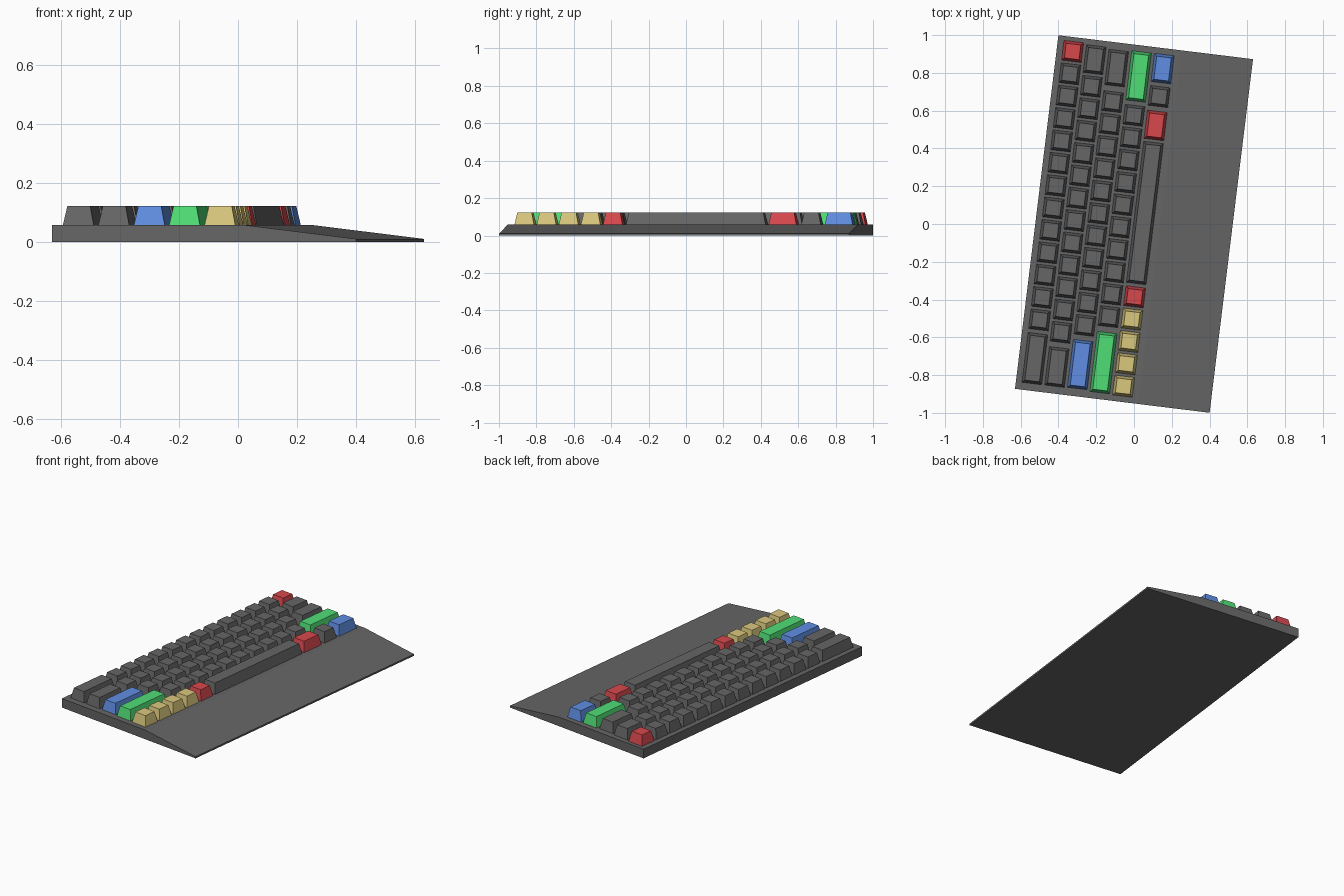
import bpy
import bmesh
from math import radians
from mathutils import Matrix

cube = bpy.data.objects.get("Cube")
if cube:
    bpy.data.objects.remove(cube, do_unlink=True)

TURN = Matrix.Rotation(radians(-7), 4, "Z")   # the whole board sits at a slight angle
DECK = 0.058      # height of the flat deck
KEY_TOP = 0.122
SIZE = 0.105      # base of a single key
PITCH = 0.1193    # spacing of single keys
INSET = 0.0135    # taper of a key on each side


def material(name, rgb):
    mat = bpy.data.materials.new(name)
    mat.use_nodes = True
    mat.diffuse_color = (*rgb, 1)
    mat.node_tree.nodes["Principled BSDF"].inputs["Base Color"].default_value = (*rgb, 1)
    return mat


GRAY = material("dark gray", (0.133, 0.133, 0.133))
RED = material("red", (0.68, 0.065, 0.075))
GREEN = material("green", (0.08, 0.73, 0.18))
BLUE = material("blue", (0.115, 0.27, 0.76))
YELLOW = material("yellow", (0.70, 0.58, 0.205))


def finish(bm, name, mat):
    bmesh.ops.recalc_face_normals(bm, faces=bm.faces)
    bm.transform(TURN)
    mesh = bpy.data.meshes.new(name)
    bm.to_mesh(mesh)
    bm.free()
    mesh.materials.append(mat)
    obj = bpy.data.objects.new(name, mesh)
    bpy.context.collection.objects.link(obj)


# Case: side profile extruded along its length, with a sloping palm rest
def case(half_width, half_length):
    bm = bmesh.new()
    profile = [(-half_width, 0), (half_width, 0), (half_width, 0.011),
               (0.137, DECK), (-half_width, DECK)]
    face = bm.faces.new([bm.verts.new((x, -half_length, z)) for x, z in profile])
    out = bmesh.ops.extrude_face_region(bm, geom=[face])
    verts = [v for v in out["geom"] if isinstance(v, bmesh.types.BMVert)]
    bmesh.ops.translate(bm, verts=verts, vec=(0, 2 * half_length, 0))
    finish(bm, "case", GRAY)


# Key: a box whose top is drawn in evenly on all four sides
def key(name, x, y, length=SIZE, mat=GRAY):
    bm = bmesh.new()
    bmesh.ops.create_cube(bm, size=1)
    for v in bm.verts:
        top = v.co.z > 0
        shrink = 2 * INSET if top else 0
        v.co = (x + v.co.x * (SIZE - shrink),
                y + v.co.y * (length - shrink),
                KEY_TOP if top else DECK)
    finish(bm, name, mat)


def singles(name, x, start, count, mat=GRAY):
    for i in range(count):
        key(f"{name}_{i + 1}", x, start - i * PITCH, mat=mat)


case(0.519, 0.943)
rows = [-0.434 + 0.121 * i for i in range(5)]

# Number row
key("corner_key", rows[0], 0.867, mat=RED)
singles("number_key", rows[0], 0.867 - PITCH, 12)
key("erase_key", rows[0], -0.771, 0.266)

# Upper letter row
key("tab_key", rows[1], 0.838, 0.147)
singles("upper_key", rows[1], 0.696, 12)
key("upper_end_key", rows[1], -0.801, 0.205)

# Middle letter row
key("lock_key", rows[2], 0.808, 0.188)
singles("middle_key", rows[2], 0.629, 11)
key("enter_key", rows[2], -0.773, 0.256, BLUE)

# Lower letter row
key("left_shift_key", rows[3], 0.778, 0.262, GREEN)
singles("lower_key", rows[3], 0.571, 10)
key("right_shift_key", rows[3], -0.748, 0.32, GREEN)

# Bottom row
key("control_key", rows[4], 0.835, 0.15, BLUE)
key("system_key", rows[4], 0.686)
key("left_modifier_key", rows[4], 0.532, 0.15, RED)
key("space_bar", rows[4], 0.065, 0.752)
key("right_modifier_key", rows[4], -0.382, mat=RED)
singles("arrow_key", rows[4], -0.501, 4, YELLOW)
